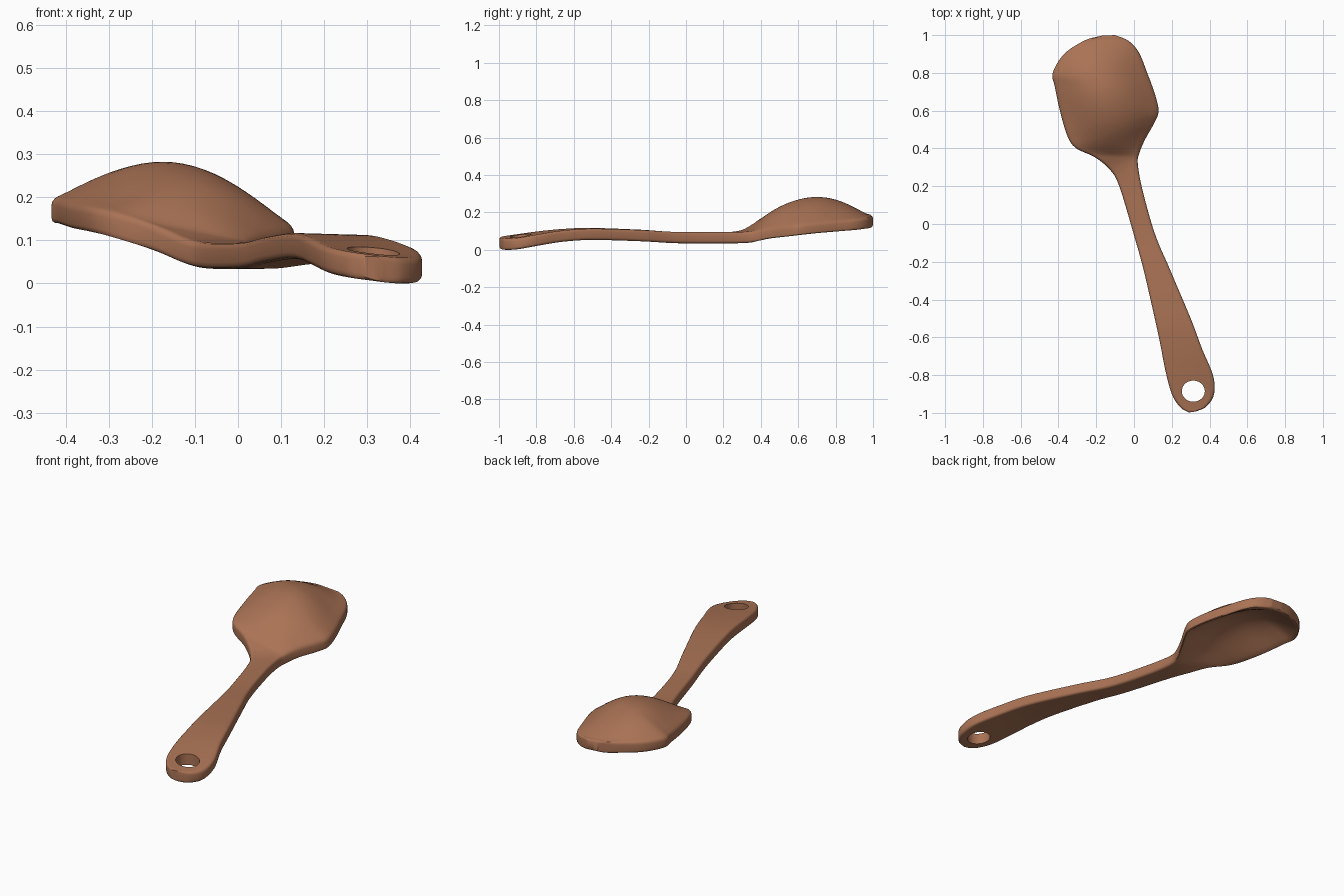
import bpy, bmesh, math
from mathutils import Vector

if "Cube" in bpy.data.objects:
    bpy.data.objects.remove(bpy.data.objects["Cube"])

# Paired left / right rim points from handle end to bowl tip: (x, y, mid height)
LEFT = [(.29, -.998, .042), (.245, -.97, .048), (.2, -.9, .058), (.165, -.77, .075), (.14, -.64, .086),
        (.11, -.5, .09), (.05, -.24, .08), (0, -.06, .068), (-.078, .2, .067), (-.13, .29, .078),
        (-.21, .355, .112), (-.305, .40, .14), (-.35, .46, .15), (-.39, .59, .157), (-.42, .73, .167),
        (-.43, .8, .17), (-.37, .9, .17), (-.26, .972, .165), (-.17, .997, .155)]
RIGHT = [(.33, -.992, .036), (.385, -.965, .031), (.424, -.9, .034), (.418, -.8, .052), (.36, -.66, .075),
         (.3, -.5, .085), (.19, -.24, .078), (.11, -.05, .068), (.045, .18, .067), (.02, .32, .068),
         (.03, .38, .075), (.06, .45, .088), (.11, .54, .098), (.13, .6, .105), (.11, .69, .115),
         (.07, .8, .125), (.025, .91, .135), (-.03, .97, .145), (-.1, 1.0, .153)]
HALF, ROUND, STEPS, MID = 0.03, 0.015, 6, 22


def spline(points, steps):
    """Catmull-Rom curve through the points."""
    p = [Vector(q) for q in points]
    p = [2 * p[0] - p[1]] + p + [2 * p[-1] - p[-2]]
    out = []
    for i in range(1, len(p) - 2):
        a, b, c, d = p[i - 1:i + 3]
        for k in range(steps):
            t = k / steps
            out.append(0.5 * (2 * b + (c - a) * t + (2 * a - 5 * b + 4 * c - d) * t * t
                              + (3 * b - a - 3 * c + d) * t ** 3))
    return out + [p[-2]]


def dome(u, y):
    """Extra height of the bowl at cross position u."""
    w = min(max((y - .36) / .62, 0), 1)
    return .115 * (4 * u * (1 - u)) ** 1.25 * (4 * w * (1 - w)) ** 1.15


# Spoon body: one closed cross-section per row, with rounded rims
bm = bmesh.new()
rings = []
for l, r in zip(spline(LEFT, STEPS), spline(RIGHT, STEPS)):
    width = (r - l).length
    inset = [0, ROUND * .12, ROUND * .45, ROUND]
    us = [d / width for d in inset]
    us += [us[-1] + (1 - 2 * us[-1]) * k / MID for k in range(1, MID)]
    us += [1 - d / width for d in reversed(inset)]
    top, bottom = [], []
    for u in us:
        p = l.lerp(r, u)
        p.z += dome(u, p.y)
        d = min(u * width, (1 - u) * width, ROUND)
        d = min(d, max(0, 1 - abs(p.y)))
        h = HALF - ROUND + math.sqrt(max(0, ROUND ** 2 - (ROUND - d) ** 2))
        top.append(bm.verts.new(p + Vector((0, 0, h))))
        bottom.append(bm.verts.new(p - Vector((0, 0, h))))
    rings.append((top, bottom))
for (t0, b0), (t1, b1) in zip(rings, rings[1:]):
    n = len(t0)
    for i in range(n - 1):
        bm.faces.new((t0[i], t0[i + 1], t1[i + 1], t1[i]))
        bm.faces.new((b0[i + 1], b0[i], b1[i], b1[i + 1]))
    bm.faces.new((t0[0], t1[0], b1[0], b0[0]))
    bm.faces.new((t1[-1], t0[-1], b0[-1], b1[-1]))
for t, b in (rings[0], rings[-1]):
    for i in range(len(t) - 1):
        bm.faces.new((t[i], t[i + 1], b[i + 1], b[i]))
bmesh.ops.recalc_face_normals(bm, faces=bm.faces)
low = min(v.co.z for v in bm.verts)
bmesh.ops.translate(bm, verts=bm.verts, vec=(0, 0, -low))
mesh = bpy.data.meshes.new("spoon")
bm.to_mesh(mesh)
bm.free()
spoon = bpy.data.objects.new("spoon", mesh)
bpy.context.collection.objects.link(spoon)

# Hanging hole in the handle
bpy.ops.mesh.primitive_cylinder_add(vertices=32, radius=1, depth=.5, location=(.314, -.885, .05))
cutter = bpy.context.object
cutter.name = "hole_cutter"
cutter.scale = (.061, .056, 1)
cutter.hide_render = True
bpy.context.view_layer.update()
cut = spoon.modifiers.new("hole", 'BOOLEAN')
cut.operation, cut.solver, cut.object = 'DIFFERENCE', 'EXACT', cutter
bpy.ops.object.select_all(action='DESELECT')
bpy.context.view_layer.objects.active = spoon
spoon.select_set(True)
bpy.ops.object.modifier_apply(modifier="hole")
bpy.data.objects.remove(cutter)

# Brown wood
wood = bpy.data.materials.new("wood")
wood.diffuse_color = (.40, .17, .09, 1)
wood.use_nodes = True
wood.node_tree.nodes["Principled BSDF"].inputs["Base Color"].default_value = wood.diffuse_color
spoon.data.materials.clear()
spoon.data.materials.append(wood)
bpy.ops.object.shade_smooth_by_angle(angle=math.radians(40))
